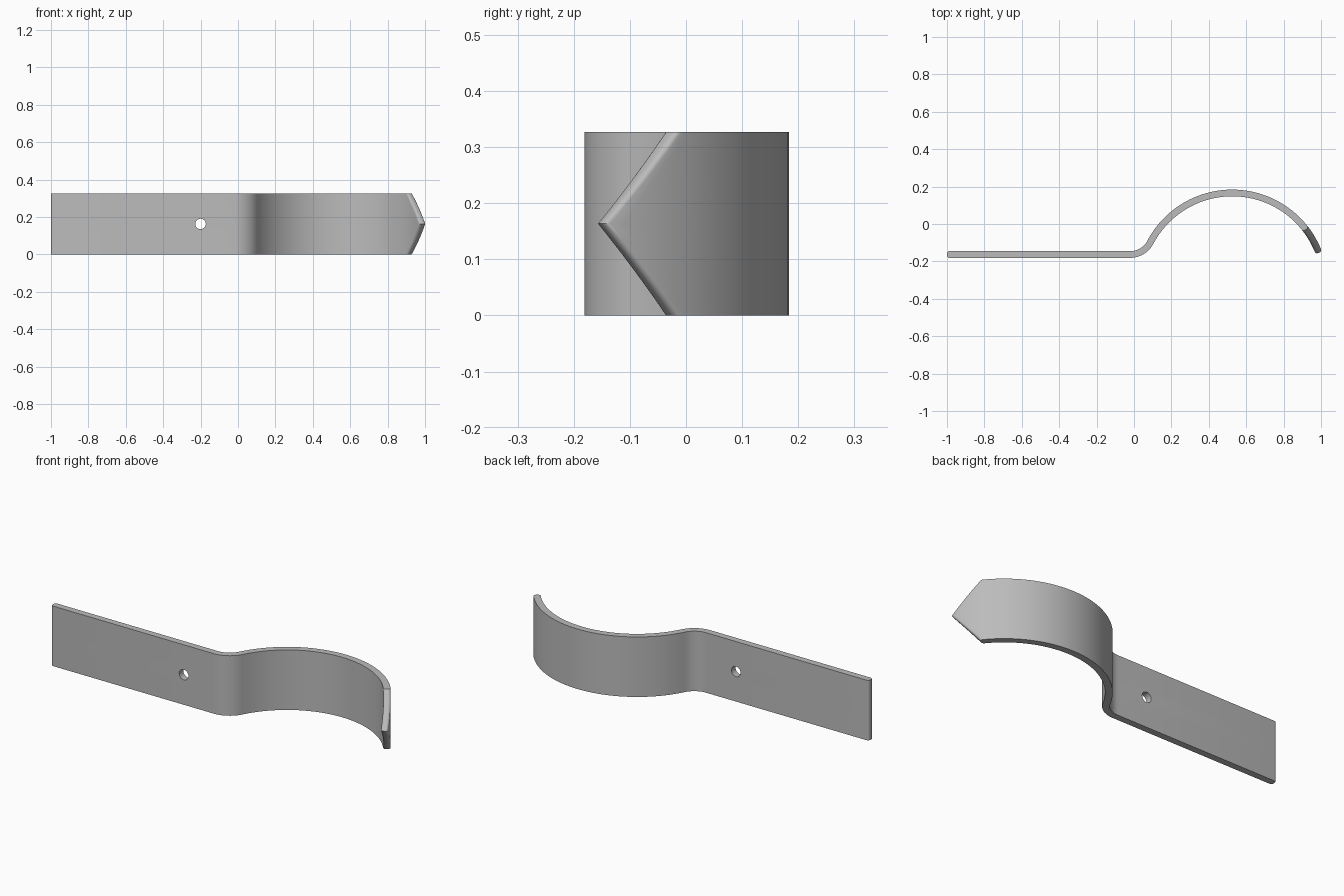
import bpy, bmesh
from math import radians, sin, cos, atan2, hypot, pi
from mathutils import Vector

cube = bpy.data.objects.get("Cube")
if cube:
    bpy.data.objects.remove(cube, do_unlink=True)

HEIGHT, HALF, ROUND = 0.327, 0.018, 0.013
FLAT_Y = -0.163
BIG_C, BIG_R = Vector((0.525, -0.329)), 0.495
SMALL_R = 0.121
SMALL_C = Vector((-0.02, FLAT_Y + SMALL_R))
JOIN = atan2(SMALL_C.y - BIG_C.y, SMALL_C.x - BIG_C.x)
TIP, SHOULDER, FIXED = radians(20.7), radians(37.2), radians(46)
ROWS, ROUND_STEPS = 13, 5

steel = bpy.data.materials.new("steel grey")
steel.use_nodes = True
grey = (0.5, 0.5, 0.5, 1)
steel.diffuse_color = grey
steel.node_tree.nodes["Principled BSDF"].inputs["Base Color"].default_value = grey


def lerp(a, b, t):
    return a + (b - a) * t


def flat(x):
    return Vector((x, FLAT_Y)), Vector((0, 1))


def on_arc(centre, radius, angle, side):
    d = Vector((cos(angle), sin(angle)))
    return centre + d * radius, d * side


def rounding():
    # setback from the end and half thickness there, going towards the end
    for i in range(ROUND_STEPS + 1):
        a = pi / 2 * i / ROUND_STEPS
        yield ROUND * (1 - sin(a)), HALF - ROUND * (1 - cos(a))


def stations(z):
    """Points, normals and half thickness along the strip at one height."""
    out = [(*flat(-1 + back), half) for back, half in reversed(list(rounding()))]
    out.append((*flat(-0.04), HALF))
    for i in range(13):
        out.append((*on_arc(SMALL_C, SMALL_R, lerp(-pi / 2, JOIN - pi, i / 12), -1), HALF))
    for i in range(1, 37):
        out.append((*on_arc(BIG_C, BIG_R, lerp(JOIN, FIXED, i / 36), 1), HALF))
    # pointed end: the last angle depends on the height
    end = lerp(TIP, SHOULDER, abs(2 * z / HEIGHT - 1))
    start = end + ROUND / BIG_R
    for i in range(1, 8):
        out.append((*on_arc(BIG_C, BIG_R, lerp(FIXED, start, i / 8), 1), HALF))
    for back, half in rounding():
        out.append((*on_arc(BIG_C, BIG_R, end + back / BIG_R, 1), half))
    return out


# Bent strip: a front and a back sheet joined round the border
bm = bmesh.new()
sheets = ([], [])
for r in range(ROWS):
    z = HEIGHT * r / (ROWS - 1)
    line = stations(z)
    for sheet, side in zip(sheets, (-1, 1)):
        pts = [p + n * half * side for p, n, half in line]
        sheet.append([bm.verts.new((p.x, p.y, z)) for p in pts])
front, back = sheets
cols = len(front[0])
for s in sheets:
    for r in range(ROWS - 1):
        for c in range(cols - 1):
            bm.faces.new((s[r][c], s[r][c + 1], s[r + 1][c + 1], s[r + 1][c]))
for r in (0, -1):
    for c in range(cols - 1):
        bm.faces.new((front[r][c], front[r][c + 1], back[r][c + 1], back[r][c]))
for c in (0, -1):
    for r in range(ROWS - 1):
        bm.faces.new((front[r][c], front[r + 1][c], back[r + 1][c], back[r][c]))
bmesh.ops.recalc_face_normals(bm, faces=bm.faces)
mesh = bpy.data.meshes.new("bent_strip")
bm.to_mesh(mesh)
bm.free()
mesh.materials.append(steel)
strip = bpy.data.objects.new("bent_strip", mesh)
bpy.context.collection.objects.link(strip)

# Screw hole
bpy.ops.mesh.primitive_cylinder_add(vertices=24, radius=0.028, depth=0.2,
                                    location=(-0.2, FLAT_Y, HEIGHT / 2),
                                    rotation=(pi / 2, 0, 0))
cutter = bpy.context.object
cutter.name = "hole_cutter"
cutter.hide_render = True
cutter.data.materials.append(steel)
cut = strip.modifiers.new("screw_hole", 'BOOLEAN')
cut.operation, cut.solver, cut.object = 'DIFFERENCE', 'EXACT', cutter

bpy.ops.object.select_all(action='DESELECT')
strip.select_set(True)
bpy.context.view_layer.objects.active = strip
bpy.ops.object.modifier_apply(modifier=cut.name)
bpy.data.objects.remove(cutter, do_unlink=True)
bpy.ops.object.shade_smooth_by_angle(angle=radians(35))
